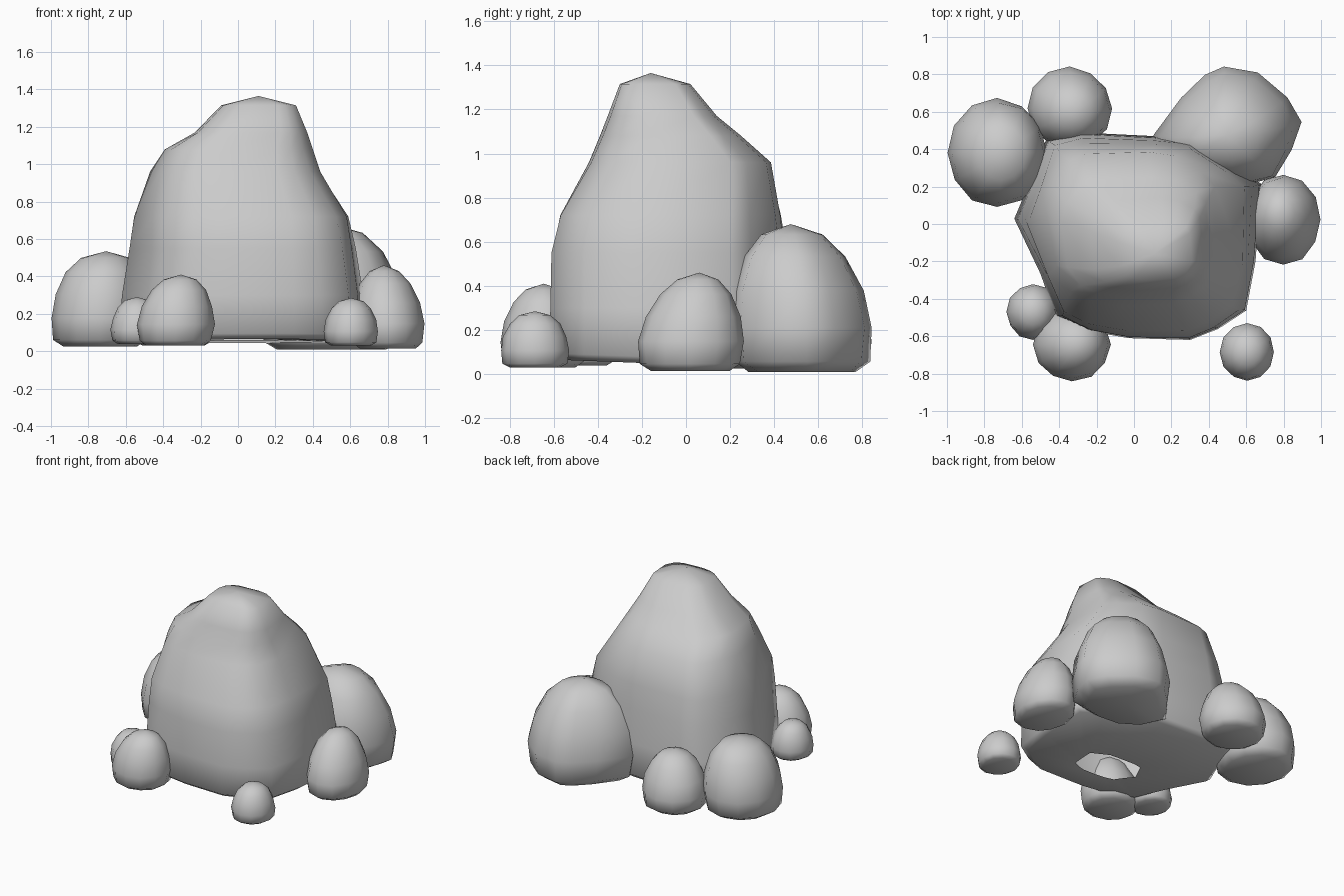
import bpy, bmesh, math, random

if "Cube" in bpy.data.objects:
    bpy.data.objects.remove(bpy.data.objects["Cube"])

random.seed(4)


def unit_box(points):
    """Rescale an outline so that it fills -1..1 in x and y."""
    xs, ys = zip(*points)
    fit = lambda v, a, b: 2 * (v - a) / (b - a) - 1
    return [(fit(x, min(xs), max(xs)), fit(y, min(ys), max(ys))) for x, y in points]


def blend(a, b, f):
    return unit_box([(p[0] * (1 - f) + q[0] * f, p[1] * (1 - f) + q[1] * f)
                     for p, q in zip(a, b)])


def loft(name, outlines, levels, peak, base=None, jitter=0.0, tilt=0.0):
    """Stack scaled outlines (z, x0, x1, y0, y1), close on peak and optional base."""
    bm = bmesh.new()
    rings = []
    for outline, (z, x0, x1, y0, y1) in zip(outlines, levels):
        ring = []
        for u, v in outline:
            k = 1 + random.uniform(-jitter, jitter)
            lift = tilt * max(0, -v) if z < 0.12 else 0
            ring.append(bm.verts.new(((x0 + x1) / 2 + u * k * (x1 - x0) / 2,
                                      (y0 + y1) / 2 + v * k * (y1 - y0) / 2, z + lift)))
        rings.append(ring)
    n = len(outlines[0])
    for a, b in zip(rings, rings[1:]):
        for i in range(n):
            j = (i + 1) % n
            bm.faces.new((a[i], a[j], b[j], b[i]))
    top = bm.verts.new(peak)
    for i in range(n):
        bm.faces.new((rings[-1][i], rings[-1][(i + 1) % n], top))
    if base:
        bottom = bm.verts.new(base)
        for i in range(n):
            bm.faces.new((rings[0][(i + 1) % n], rings[0][i], bottom))
    bmesh.ops.recalc_face_normals(bm, faces=bm.faces)
    mesh = bpy.data.meshes.new(name)
    bm.to_mesh(mesh)
    bm.free()
    for p in mesh.polygons:
        p.use_smooth = True
    obj = bpy.data.objects.new(name, mesh)
    bpy.context.collection.objects.link(obj)
    return obj


# Large central boulder: angular foot blending into a rounded-square crown,
# with an underside that is open towards the front
foot = unit_box([
    (0.68, 0.22), (0.53, 0.32), (0.31, 0.46), (0.1, 0.48), (-0.3, 0.5), (-0.47, 0.46),
    (-0.57, 0.2), (-0.64, 0.03), (-0.5, -0.27), (-0.42, -0.5), (-0.25, -0.58),
    (-0.03, -0.62), (0.3, -0.63), (0.45, -0.57), (0.6, -0.47), (0.65, -0.2)])
power = lambda v: math.copysign(abs(v) ** 0.7, v)
crown = []
for u, v in foot:
    a = math.atan2(v, u)
    crown.append((power(math.cos(a)), power(math.sin(a))))
MAIN = [  # crown blend, z, x0, x1, y0, y1
    (0, 0.06, -0.22, 0.22, -0.42, -0.12),
    (0, 0.045, -0.60, 0.64, -0.58, 0.46),
    (0, 0.075, -0.64, 0.68, -0.62, 0.49),
    (0, 0.30, -0.62, 0.67, -0.615, 0.48),
    (0.1, 0.55, -0.58, 0.63, -0.61, 0.46),
    (0.3, 0.72, -0.555, 0.59, -0.57, 0.43),
    (0.6, 0.96, -0.47, 0.44, -0.44, 0.385),
    (0.8, 1.08, -0.39, 0.40, -0.39, 0.25),
    (1, 1.17, -0.23, 0.37, -0.355, 0.14),
    (1, 1.315, -0.09, 0.31, -0.30, 0.02)]
loft("main_boulder", [blend(foot, crown, m[0]) for m in MAIN], [m[1:] for m in MAIN],
     (0.11, -0.16, 1.365), tilt=0.02)

# Small rocks share one rounded, flat-bottomed profile
PROFILE = [(0.0, 0.74), (0.07, 0.94), (0.3, 1.0), (0.55, 0.92), (0.78, 0.73), (0.93, 0.46)]
ROUND = unit_box([(math.cos(i * math.tau / 12), math.sin(i * math.tau / 12))
                  for i in range(12)])


def small_rock(name, x0, x1, y0, y1, z0, z1, taper=0.0, lean=(0, 0), outline=ROUND):
    cx, cy, rx, ry = (x0 + x1) / 2, (y0 + y1) / 2, (x1 - x0) / 2, (y1 - y0) / 2
    levels = []
    for t, r in PROFILE:
        r -= taper * max(0, t - 0.3)
        px, py = cx + lean[0] * t * t, cy + lean[1] * t * t
        levels.append((z0 + t * (z1 - z0), px - rx * r, px + rx * r, py - ry * r, py + ry * r))
    loft(name, [outline] * len(levels), levels, (cx + lean[0], cy + lean[1], z1),
         (cx, cy, z0), 0.02)


big_outline = unit_box([
    (0.89, 0.55), (0.82, 0.68), (0.66, 0.81), (0.48, 0.85), (0.38, 0.8), (0.25, 0.68),
    (0.11, 0.48), (0.17, 0.32), (0.35, 0.22), (0.55, 0.2), (0.76, 0.25), (0.85, 0.4)])
small_rock("back_right_rock", 0.11, 0.89, 0.2, 0.85, 0.01, 0.68, 0.05, (-0.0, -0.05), big_outline)
small_rock("left_rock", -1.0, -0.47, 0.09, 0.67, 0.025, 0.535, -0.06, (0.03, 0))
small_rock("back_left_rock", -0.57, -0.12, 0.4, 0.84, 0.03, 0.43, 0.05, (0.02, -0.02))
small_rock("front_left_rock", -0.54, -0.13, -0.84, -0.45, 0.03, 0.41, 0.05, (0.03, 0.0))
small_rock("small_left_rock", -0.68, -0.4, -0.62, -0.32, 0.04, 0.29)
small_rock("small_right_rock", 0.46, 0.75, -0.84, -0.53, 0.03, 0.285)
small_rock("right_rock", 0.6, 1.0, -0.22, 0.26, 0.015, 0.46, 0.12, (-0.02, 0.04))
